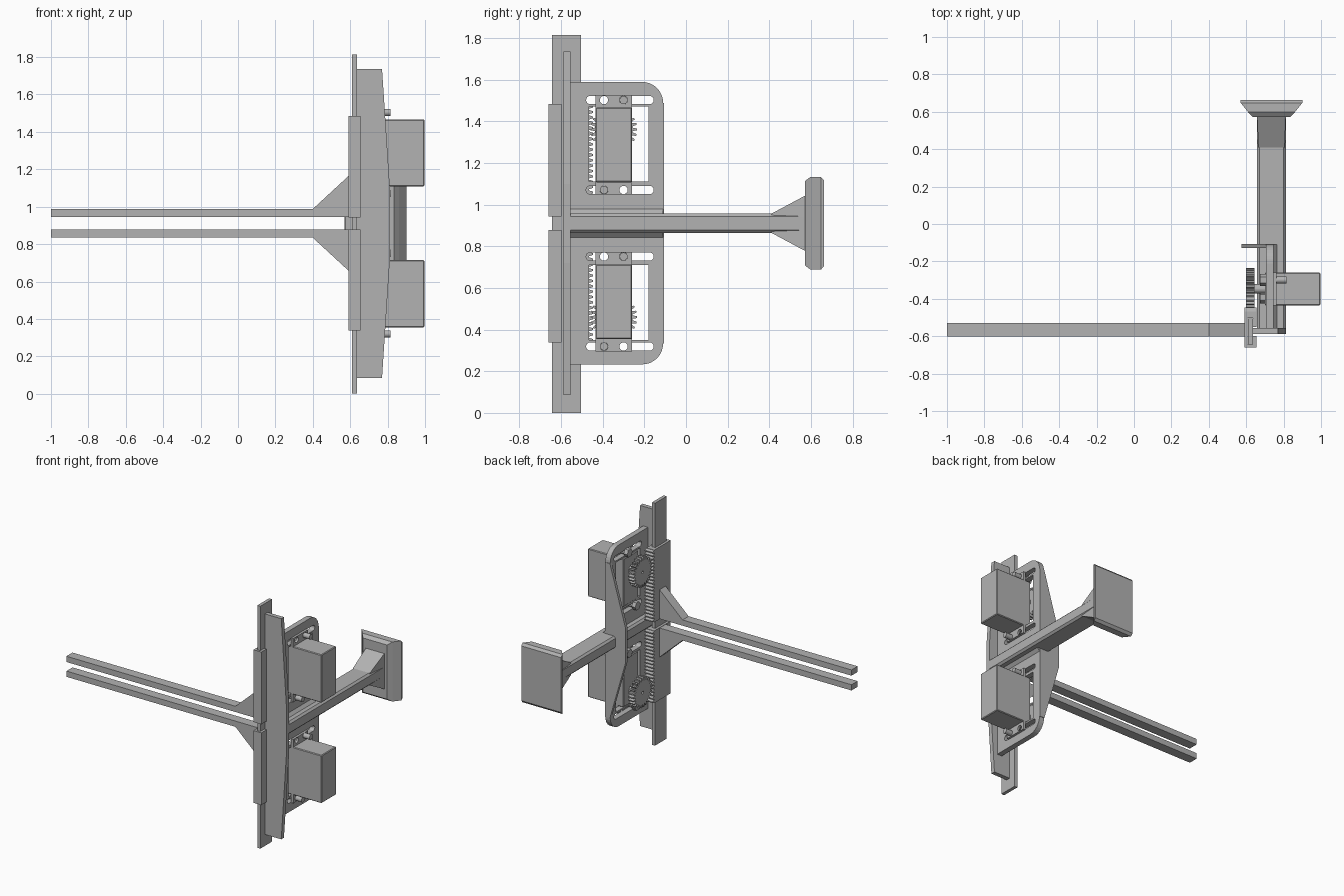
import bpy, bmesh, math
from math import pi, cos, sin
from mathutils import Vector

if "Cube" in bpy.data.objects:
    bpy.data.objects.remove(bpy.data.objects["Cube"])

grey = bpy.data.materials.new("plain grey")
grey.use_nodes = True
grey.diffuse_color = (0.45, 0.45, 0.45, 1)
grey.node_tree.nodes["Principled BSDF"].inputs["Base Color"].default_value = grey.diffuse_color

MID = 0.911      # height of the symmetry plane
MOTOR_Y = -0.347
PLACE = {"x": lambda a, b, d: (d, a, b),
         "y": lambda a, b, d: (a, d, b),
         "z": lambda a, b, d: (a, b, d)}


def finish(name, bm):
    bmesh.ops.recalc_face_normals(bm, faces=bm.faces)
    mesh = bpy.data.meshes.new(name)
    bm.to_mesh(mesh)
    bm.free()
    mesh.materials.append(grey)
    ob = bpy.data.objects.new(name, mesh)
    bpy.context.collection.objects.link(ob)
    return ob


def loft(name, rings):
    """Skin a row of equal rings and cap both ends."""
    bm = bmesh.new()
    loops = [[bm.verts.new(p) for p in ring] for ring in rings]
    n = len(loops[0])
    for a, b in zip(loops, loops[1:]):
        for i in range(n):
            j = (i + 1) % n
            bm.faces.new((a[i], a[j], b[j], b[i]))
    bm.faces.new(loops[0])
    bm.faces.new(loops[-1])
    return finish(name, bm)


def prism(name, pts, axis, lo, hi):
    return loft(name, [[PLACE[axis](a, b, d) for a, b in pts] for d in (lo, hi)])


def rect(a0, a1, b0, b1):
    return [(a0, b0), (a1, b0), (a1, b1), (a0, b1)]


def box(name, x0, x1, y0, y1, z0, z1):
    return prism(name, rect(x0, x1, y0, y1), "z", z0, z1)


def arc(cx, cy, r, start, end, n=8):
    return [(cx + r * cos(start + (end - start) * i / n),
             cy + r * sin(start + (end - start) * i / n)) for i in range(n + 1)]


def circle(cx, cy, r, n=20):
    return arc(cx, cy, r, 0, 2 * pi, n)[:-1]


def cut(ob, cutters):
    for c in cutters:
        m = ob.modifiers.new("cut", "BOOLEAN")
        m.operation, m.solver, m.object = "DIFFERENCE", "EXACT", c
    bpy.context.view_layer.update()
    graph = bpy.context.evaluated_depsgraph_get()
    mesh = bpy.data.meshes.new_from_object(ob.evaluated_get(graph))
    ob.modifiers.clear()
    ob.data = mesh
    for c in cutters:
        bpy.data.objects.remove(c)


def flip(ob, turn=False):
    """Mirror about the middle height, or half-turn about the motor axis."""
    other = ob.copy()
    other.data = ob.data.copy()
    other.name = ob.name.replace("upper", "lower")
    bpy.context.collection.objects.link(other)
    for v in other.data.vertices:
        v.co.z = 2 * MID - v.co.z
        if turn:
            v.co.y = 2 * MOTOR_Y - v.co.y
    if not turn:
        other.data.flip_normals()


# Guide rail and tapered front plate
box("guide_rail", 0.61, 0.635, -0.643, -0.505, 0, 1.815)
prism("front_plate", [(0.625, 0.085), (0.77, 0.085), (0.812, 0.72), (0.812, 1.1),
                      (0.77, 1.737), (0.625, 1.737)], "y", -0.588, -0.556)

# Side plate with rounded back corners, windows and bolt slots
Y0, Y1, Z0, Z1, R = -0.557, -0.11, 0.233, 1.59, 0.1
plate = prism("side_plate", [(Y0, Z0)] + arc(Y1 - R, Z0 + R, R, -pi / 2, 0)
              + arc(Y1 - R, Z1 - R, R, 0, pi / 2) + [(Y0, Z1)], "x", 0.705, 0.745)
cutters = []
for s in (1, -1):
    zs = sorted((MID + s * 0.2, MID + s * 0.56))
    cutters.append(box("window", 0.6, 0.9, -0.465, -0.18, *zs))
    for dz in (0.16, 0.592):
        z, r = MID + s * dz, 0.02
        cutters.append(prism("slot", arc(-0.175, z, r, -pi / 2, pi / 2)
                             + arc(-0.46, z, r, pi / 2, 1.5 * pi), "x", 0.6, 0.9))
cut(plate, cutters)

# Stiffening flange along the back edge, widest at the middle
prism("back_flange", [(0.745, Z0 + R), (0.705, Z0 + R), (0.575, MID - 0.13), (0.575, MID + 0.13),
                      (0.705, Z1 - R), (0.745, Z1 - R)], "y", -0.128, -0.106)

# Support arm with chamfered edges, its root rib, flared end and mounting pad
AX, AW, AH, C = 0.735, 0.077, 0.046, 0.014
arm = [(AX - AW, MID - AH + C), (AX - AW + C, MID - AH), (AX + AW - C, MID - AH),
       (AX + AW, MID - AH + C), (AX + AW, MID + AH - C), (AX + AW - C, MID + AH),
       (AX - AW + C, MID + AH), (AX - AW, MID + AH - C)]
prism("support_arm", arm, "y", -0.557, 0.58)
prism("arm_root_rib", [(0.705, MID - 0.068), (0.745, MID - 0.068), (0.77, MID - 0.04),
                       (0.77, MID + 0.04), (0.745, MID + 0.068), (0.705, MID + 0.068)],
      "y", -0.557, -0.11)


def ring(y, wx, wz):
    return [(AX + sx * wx, y, MID + sz * wz) for sx, sz in ((-1, -1), (1, -1), (1, 1), (-1, 1))]


loft("arm_flare", [ring(0.41, AW - C / 2, AH), ring(0.58, AW, 0.137)])
loft("mounting_pad", [ring(0.572, 0.1, 0.203), ring(0.598, 0.125, 0.223),
                      ring(0.648, 0.165, 0.223), ring(0.664, 0.165, 0.205)])

# Sliding jaw carriage that wraps the rail
flip(prism("upper_carriage", [
    (0.59, -0.66), (0.655, -0.66), (0.655, -0.598), (0.637, -0.598), (0.637, -0.645),
    (0.608, -0.645), (0.608, -0.503), (0.637, -0.503), (0.637, -0.55), (0.655, -0.55),
    (0.655, -0.467), (0.59, -0.467)], "z", 0.943, 1.484))

# Toothed rack on the back of the carriage
TEETH = 21
pitch = (1.484 - 0.943) / TEETH
teeth = []
for i in range(TEETH):
    z = 0.943 + i * pitch
    teeth += [(-0.467, z + 0.1 * pitch), (-0.446, z + 0.35 * pitch),
              (-0.446, z + 0.65 * pitch), (-0.467, z + 0.9 * pitch)]
flip(prism("upper_rack", [(-0.475, 0.943)] + teeth + [(-0.475, 1.484)], "x", 0.59, 0.655))

# Finger and its triangular gusset
flip(prism("upper_finger", [(-1, 0.945), (0.595, 0.945), (0.595, 1.168), (0.4, 0.988), (-1, 0.988)],
           "y", -0.602, -0.53))

# Spur gear with drive shaft
GZ = 1.362
gear = []
N = 26
for i in range(N):
    for f, r in ((-0.38, 0.09), (-0.16, 0.112), (0.16, 0.112), (0.38, 0.09)):
        a = 2 * pi * (i + f) / N
        gear.append((MOTOR_Y + r * cos(a), GZ + r * sin(a)))
wheel = prism("upper_gear", gear, "x", 0.6, 0.645)
cut(wheel, [prism("bore", circle(MOTOR_Y, GZ, 0.01, 12), "x", 0.5, 0.63)])
flip(wheel)
flip(prism("upper_drive_shaft", circle(MOTOR_Y, GZ, 0.025), "x", 0.64, 0.71))

# Motor body with softened edges
motor = box("upper_motor", 0.7, 0.996, -0.435, -0.26, 1.108, 1.467)
bm = bmesh.new()
bm.from_mesh(motor.data)
bmesh.ops.bevel(bm, geom=bm.edges[:], offset=0.005, segments=1, affect="EDGES")
bm.to_mesh(motor.data)
bm.free()
flip(motor, True)

# Motor mounting tabs with four holes
tabs = box("upper_motor_tabs", 0.745, 0.762, -0.435, -0.26, 1.05, 1.528)
cut(tabs, [prism("hole", circle(y, z, 0.02), "x", 0.6, 0.9)
           for y in (-0.394, -0.3) for z in (1.071, 1.503)])
flip(tabs, True)

# Two diagonal bolts per motor, each with a nut behind the plate
for place, y, z in (("outer", -0.3, 1.503), ("inner", -0.394, 1.071)):
    for part, r, n, lo, hi in (("bolt", 0.019, 20, 0.69, 0.815), ("nut", 0.032, 6, 0.675, 0.705)):
        flip(prism(f"upper_{place}_{part}", circle(y, z, r, n), "x", lo, hi), True)
